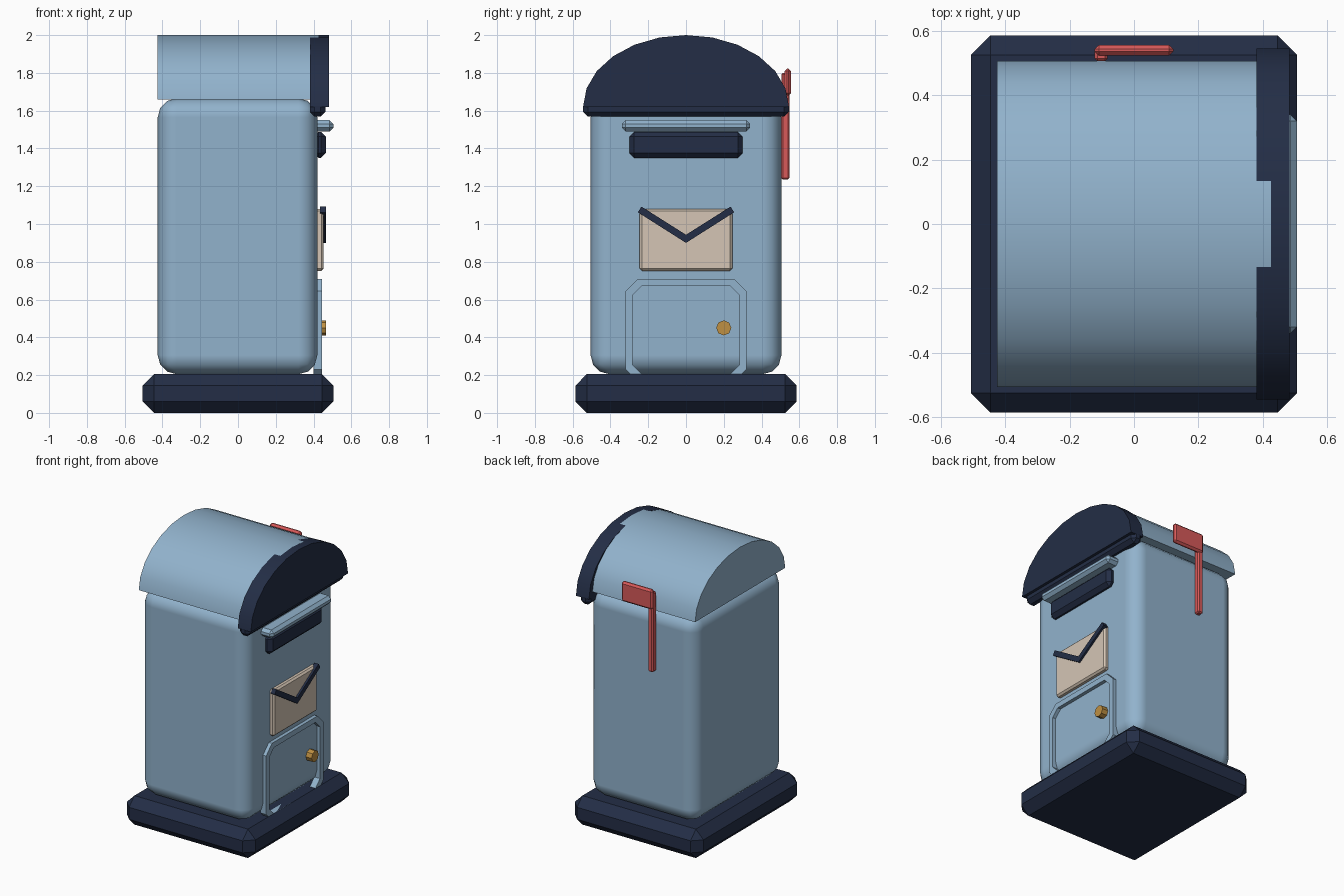
import bpy, bmesh, math

cube = bpy.data.objects.get("Cube")
if cube:
    bpy.data.objects.remove(cube, do_unlink=True)


def material(name, rgb):
    m = bpy.data.materials.new(name)
    m.use_nodes = True
    m.diffuse_color = (*rgb, 1)
    m.node_tree.nodes["Principled BSDF"].inputs["Base Color"].default_value = (*rgb, 1)
    return m


BLUE = material("pale blue", (0.285, 0.447, 0.605))
NAVY = material("dark navy", (0.017, 0.027, 0.061))
CREAM = material("cream", (0.66, 0.56, 0.46))
RED = material("flag red", (0.68, 0.10, 0.10))
BRASS = material("brass", (0.52, 0.28, 0.055))


def finish(name, bm, mat, smooth_angle=None):
    bmesh.ops.recalc_face_normals(bm, faces=bm.faces[:])
    mesh = bpy.data.meshes.new(name)
    bm.to_mesh(mesh)
    bm.free()
    mesh.materials.append(mat)
    ob = bpy.data.objects.new(name, mesh)
    bpy.context.collection.objects.link(ob)
    if smooth_angle:
        bpy.ops.object.select_all(action='DESELECT')
        ob.select_set(True)
        bpy.context.view_layer.objects.active = ob
        bpy.ops.object.shade_smooth_by_angle(angle=math.radians(smooth_angle))
    return ob


def box(name, xs, ys, zs, mat, bevel, segments=1):
    """Bevelled box between the given limits."""
    bm = bmesh.new()
    bmesh.ops.create_cube(bm, size=1)
    for v in bm.verts:
        v.co = [lo + (c + 0.5) * (hi - lo) for c, (lo, hi) in zip(v.co, (xs, ys, zs))]
    ob = finish(name, bm, mat)
    mod = ob.modifiers.new("rounded edges", 'BEVEL')
    mod.width, mod.segments, mod.limit_method = bevel, segments, 'NONE'
    if segments > 1:
        ob.data.shade_smooth()
        mod.harden_normals = True
    return ob


def prism(name, profile, xs, mat, smooth_angle=None):
    """Profile in (y, z) extruded along x."""
    bm = bmesh.new()
    face = bm.faces.new([bm.verts.new((xs[0], y, z)) for y, z in profile])
    ext = bmesh.ops.extrude_face_region(bm, geom=[face])["geom"]
    for v in ext:
        if isinstance(v, bmesh.types.BMVert):
            v.co.x = xs[1]
    return finish(name, bm, mat, smooth_angle)


def arch(half_width, base, top, steps=12):
    angles = [math.pi * i / steps for i in range(steps + 1)]
    return [(half_width * math.cos(a), base + (top - base) * math.sin(a)) for a in angles]


def cut_rect(half, lo, hi, cut):
    """Rectangle with cut corners."""
    return [(-half + cut, lo), (half - cut, lo), (half, lo + cut), (half, hi - cut),
            (half - cut, hi), (-half + cut, hi), (-half, hi - cut), (-half, lo + cut)]


# Base and body
box("base", (-0.505, 0.505), (-0.585, 0.585), (0, 0.205), NAVY, 0.06)
box("body", (-0.425, 0.42), (-0.505, 0.505), (0.205, 1.665), BLUE, 0.1, 3)

# Arched roof and front hood
prism("roof", arch(0.505, 1.66, 2.0), (-0.425, 0.425), BLUE, 30)
prism("hood", arch(0.545, 1.62, 2.0), (0.38, 0.482), NAVY, 30)
box("hood_lower_bar", (0.38, 0.462), (-0.545, 0.545), (1.568, 1.65), NAVY, 0.026)

# Mail slot with its ledge
box("slot_ledge", (0.40, 0.505), (-0.34, 0.34), (1.49, 1.55), BLUE, 0.02)
box("mail_slot", (0.40, 0.465), (-0.30, 0.30), (1.35, 1.488), NAVY, 0.026)

# Envelope emblem
box("envelope", (0.41, 0.453), (-0.245, 0.245), (0.752, 1.08), CREAM, 0.012)
prism("envelope_flap", [(0, 0.9), (0.255, 1.062), (0.236, 1.092), (0, 0.943),
                        (-0.236, 1.092), (-0.255, 1.062)], (0.435, 0.467), NAVY)

# Door rim: outer and inner loops joined into a raised ring
bm = bmesh.new()
loops = [[bm.verts.new((x, y, z)) for y, z in cut_rect(half, lo, hi, cut)]
         for x, half, lo, hi, cut in ((0.40, 0.32, 0.165, 0.71, 0.065),
                                      (0.445, 0.32, 0.165, 0.71, 0.065),
                                      (0.445, 0.283, 0.205, 0.672, 0.05),
                                      (0.40, 0.283, 0.205, 0.672, 0.05))]
for a, b in zip(loops, loops[1:] + loops[:1]):
    for i in range(8):
        j = (i + 1) % 8
        bm.faces.new((a[i], a[j], b[j], b[i]))
finish("door_rim", bm, BLUE)

# Door knob
knob = [(0.2 + 0.04 * math.cos(math.pi * i / 4), 0.45 + 0.04 * math.sin(math.pi * i / 4))
        for i in range(8)]
prism("door_knob", knob, (0.41, 0.465), BRASS)

# Signal flag on the side
box("flag_pole", (-0.122, -0.082), (0.505, 0.547), (1.235, 1.8), RED, 0.008)
box("flag_plate", (-0.122, 0.122), (0.522, 0.556), (1.68, 1.822), RED, 0.013)
